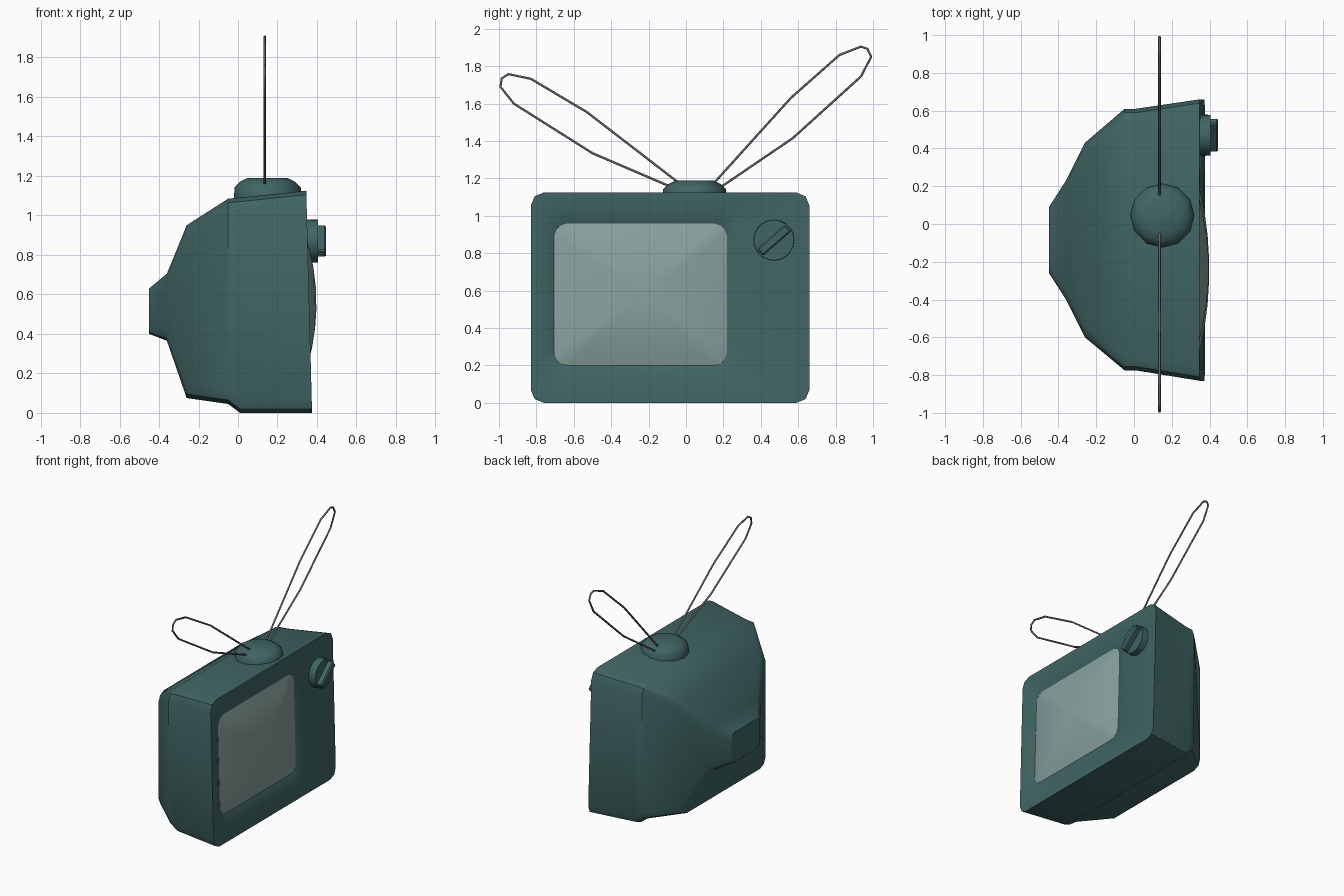
import bpy, bmesh, math
from mathutils import Matrix, Vector

if "Cube" in bpy.data.objects:
    bpy.data.objects.remove(bpy.data.objects["Cube"])

TILT = -0.026  # front panel leans back slightly


def material(name, rgb):
    m = bpy.data.materials.new(name)
    m.diffuse_color = (*rgb, 1)
    m.use_nodes = True
    m.node_tree.nodes["Principled BSDF"].inputs["Base Color"].default_value = m.diffuse_color
    return m


TEAL = material("teal_plastic", (0.05, 0.13, 0.125))
GLASS = material("screen_glass", (0.25, 0.36, 0.34))
WIRE = material("dark_metal", (0.12, 0.12, 0.12))


def finish(bm, name, mat, angle=30):
    me = bpy.data.meshes.new(name)
    bm.to_mesh(me)
    bm.free()
    ob = bpy.data.objects.new(name, me)
    bpy.context.collection.objects.link(ob)
    me.materials.append(mat)
    bpy.ops.object.select_all(action='DESELECT')
    ob.select_set(True)
    bpy.context.view_layer.objects.active = ob
    bpy.ops.object.shade_smooth_by_angle(angle=math.radians(angle))
    return ob


def loft(name, rings, mat, cap_start=False, cap_end=False, angle=30):
    bm = bmesh.new()
    loops = [[bm.verts.new(p) for p in r] for r in rings]
    n = len(loops[0])
    for a, b in zip(loops, loops[1:]):
        for i in range(n):
            j = (i + 1) % n
            bm.faces.new((a[i], a[j], b[j], b[i]))
    if cap_start:
        bm.faces.new(loops[0][::-1])
    if cap_end:
        bm.faces.new(loops[-1])
    return finish(bm, name, mat, angle)


def section(x, y0, y1, z0, z1, r, tilt=0.0, segs=2):
    """Rounded rectangle in the y-z plane."""
    pts = []
    corners = [(y1 - r, z0 + r, -90), (y1 - r, z1 - r, 0),
               (y0 + r, z1 - r, 90), (y0 + r, z0 + r, 180)]
    for cy, cz, start in corners:
        for k in range(segs + 1):
            a = math.radians(start + 90 * k / segs)
            y, z = cy + r * math.cos(a), cz + r * math.sin(a)
            pts.append(Vector((x + tilt * z, y, z)))
    return pts


# Cabinet: stepped back, main shell, front panel and screen recess
loft("cabinet", [
    section(-0.45, -0.26, 0.09, 0.40, 0.63, 0.04),
    section(-0.36, -0.40, 0.23, 0.365, 0.705, 0.05),
    section(-0.26, -0.60, 0.43, 0.075, 0.95, 0.07),
    section(-0.05, -0.775, 0.61, 0.045, 1.085, 0.07),
    section(0.01, -0.775, 0.61, 0.0, 1.09, 0.07),
    section(0.375, -0.83, 0.66, 0.0, 1.125, 0.07, TILT),
    section(0.375, -0.77, 0.29, 0.14, 1.04, 0.10, TILT),
    section(0.346, -0.705, 0.22, 0.20, 0.96, 0.07, TILT),
], TEAL, cap_start=True)

# Bulging screen
edge = section(0.346, -0.705, 0.22, 0.20, 0.96, 0.07, TILT, segs=3)
mid = sum(edge, Vector()) / len(edge)
loft("screen", [
    [mid + (p - mid) * s + Vector((0.066 * (1 - s * s), 0, 0)) for p in edge]
    for s in (1, 0.85, 0.65, 0.4, 0.15)
], GLASS, cap_end=True, angle=40)

# Channel knob: disc with a diagonal grip
bm = bmesh.new()
bmesh.ops.create_cone(bm, cap_ends=True, segments=20, radius1=0.11, radius2=0.108, depth=0.07,
                      matrix=Matrix.Translation((0.37, 0.47, 0.87)) @ Matrix.Rotation(math.pi / 2, 4, 'Y'))
finish(bm, "knob_disc", TEAL)

bm = bmesh.new()
bmesh.ops.create_cube(bm, size=1, matrix=Matrix.Translation((0.42, 0.47, 0.87))
                      @ Matrix.Rotation(math.radians(41), 4, 'X') @ Matrix.Diagonal((0.052, 0.20, 0.05, 1)))
bmesh.ops.bevel(bm, geom=bm.edges[:], offset=0.008, segments=1, affect='EDGES')
finish(bm, "knob_grip", TEAL)

# Aerial base: low dome
loft("antenna_base", [
    [Vector((0.15 + r * math.cos(t), 0.045 + r * math.sin(t), z))
     for t in (2 * math.pi * i / 12 for i in range(12))]
    for r, z in ((0.17, 1.085), (0.168, 1.142), (0.14, 1.17), (0.1, 1.19))
], TEAL, cap_start=True, cap_end=True, angle=50)


# Aerial wire loops
def wire(name, pts):
    cu = bpy.data.curves.new(name, 'CURVE')
    cu.dimensions = '3D'
    cu.bevel_depth = 0.007
    cu.bevel_resolution = 1
    cu.use_fill_caps = True
    sp = cu.splines.new('POLY')
    sp.points.add(len(pts) - 1)
    for p, (y, z) in zip(sp.points, pts):
        p.co = (0.135, y, z, 1)
    cu.materials.append(WIRE)
    bpy.context.collection.objects.link(bpy.data.objects.new(name, cu))


wire("antenna_left", [(-0.08, 1.155), (-0.50, 1.335), (-0.92, 1.60), (-0.992, 1.69), (-0.985, 1.735),
                      (-0.95, 1.758), (-0.83, 1.733), (-0.53, 1.555), (-0.03, 1.17)])
wire("antenna_right", [(0.14, 1.165), (0.56, 1.63), (0.82, 1.86), (0.935, 1.905), (0.97, 1.893),
                       (0.99, 1.85), (0.935, 1.745), (0.57, 1.415), (0.18, 1.15)])
